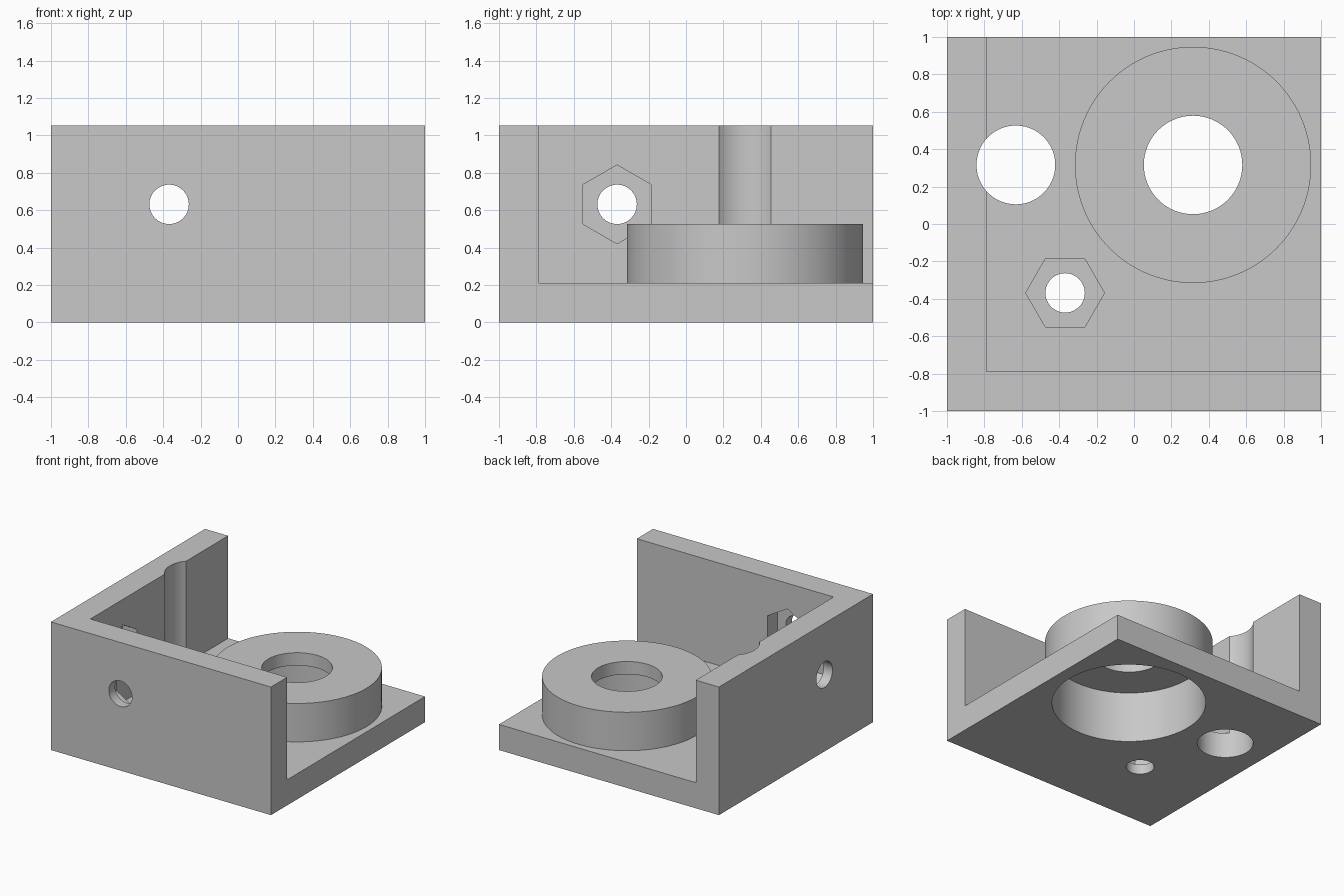
import bpy
from math import pi, radians
from mathutils import Euler

if "Cube" in bpy.data.objects:
    bpy.data.objects.remove(bpy.data.objects["Cube"], do_unlink=True)

MM = 2 / 38            # design unit
HEIGHT = 20 * MM
WALL = 4 * MM
NUT = -7 * MM          # bolt offset along each wall
NUT_DEPTH = 0.13

grey = bpy.data.materials.new("light grey")
grey.use_nodes = True
colour = (0.58, 0.58, 0.58, 1)
grey.diffuse_color = colour
grey.node_tree.nodes["Principled BSDF"].inputs["Base Color"].default_value = colour


def box(name, low, high):
    centre = [(a + b) / 2 for a, b in zip(low, high)]
    bpy.ops.mesh.primitive_cube_add(size=1, location=centre)
    ob = bpy.context.object
    ob.name = name
    ob.scale = [b - a for a, b in zip(low, high)]
    bpy.ops.object.transform_apply(location=True, rotation=True, scale=True)
    return ob


def rod(name, radius, start, length, axis="Z", sides=96, turn=0):
    """Cylinder running from start along the positive axis."""
    rotation = {"X": Euler((0, pi / 2, 0)), "Y": Euler((-pi / 2, 0, 0)), "Z": Euler()}[axis]
    centre = list(start)
    centre["XYZ".index(axis)] += length / 2
    bpy.ops.mesh.primitive_cylinder_add(vertices=sides, radius=radius, depth=length)
    ob = bpy.context.object
    ob.name = name
    ob.rotation_euler = (0, 0, turn)
    bpy.ops.object.transform_apply(rotation=True)
    ob.rotation_euler = rotation
    ob.location = centre
    bpy.ops.object.transform_apply(location=True, rotation=True)
    return ob


def combine(target, tool, operation="DIFFERENCE"):
    mod = target.modifiers.new(tool.name, "BOOLEAN")
    mod.operation, mod.solver, mod.object = operation, "EXACT", tool
    bpy.context.view_layer.objects.active = target
    bpy.ops.object.modifier_apply(modifier=mod.name)
    bpy.data.objects.remove(tool, do_unlink=True)


# Floor with a front wall and a side wall
bracket = box("corner_bracket", (-1, -1, 0), (1, 1, HEIGHT))
combine(bracket, box("interior", (-1 + WALL, -1 + WALL, WALL), (2, 2, 2)))

# Hollow round boss, open below, with a smaller hole in its lid
hub = 6 * MM
combine(bracket, rod("boss", 12 * MM, (hub, hub, WALL / 2), 8 * MM, sides=128), "UNION")
combine(bracket, rod("bore", 11 * MM, (hub, hub, -1), 1 + 8 * MM, sides=128))
combine(bracket, rod("lid_hole", 5 * MM, (hub, hub, -1), 3))

# Vertical channel that bites into the side wall
combine(bracket, rod("channel", 4 * MM, (-12 * MM, hub, -1), 3))

# Bolt hole and hexagonal nut pocket in the floor and both walls
bolts = {"X": ((-1.1, NUT, 12 * MM), pi / 2 * 0),
         "Y": ((NUT, -1.1, 12 * MM), 0),
         "Z": ((NUT, NUT, -0.1), pi / 2)}
for axis, (start, turn) in bolts.items():
    combine(bracket, rod("bolt_hole", 2 * MM, start, 0.4, axis, 64))
    seat = list(start)
    seat["XYZ".index(axis)] += 0.1 + WALL - NUT_DEPTH
    # Corners point up on the walls and sideways on the floor
    corner = {"X": pi / 2, "Y": pi / 2, "Z": 0}[axis]
    hexagon = rod("nut_pocket", 4 * MM, seat, NUT_DEPTH + 0.02, axis, 6,
                  turn=radians(30) if axis == "Z" else (0 if axis == "Y" else radians(30)))
    combine(bracket, hexagon)

bracket.data.materials.clear()
bracket.data.materials.append(grey)
for face in bracket.data.polygons:
    face.material_index = 0
bpy.ops.object.select_all(action="DESELECT")
bracket.select_set(True)
bpy.context.view_layer.objects.active = bracket
bpy.ops.object.shade_smooth_by_angle(angle=radians(30))
